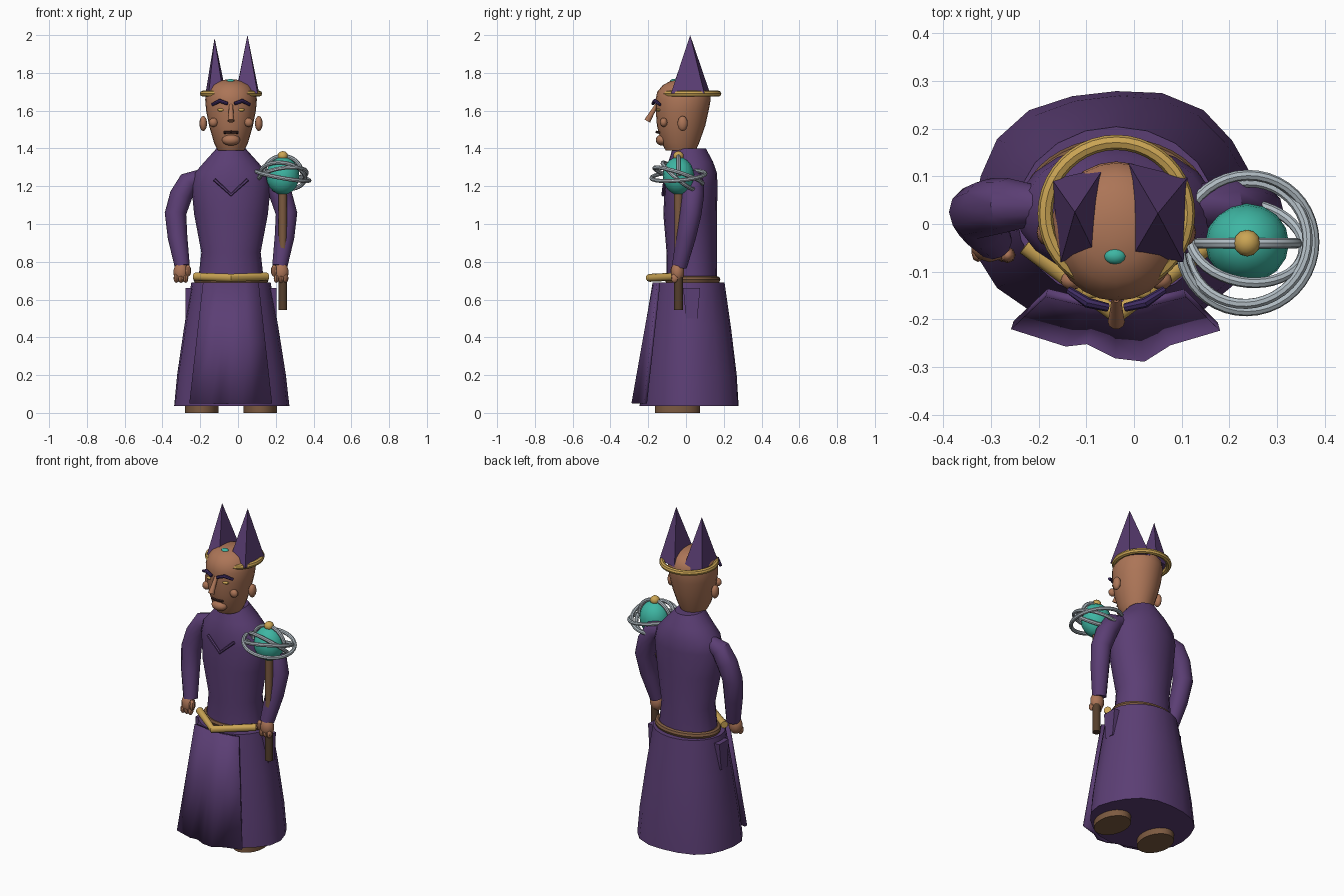
import bpy, bmesh, math
from mathutils import Vector, Matrix

if "Cube" in bpy.data.objects:
    bpy.data.objects.remove(bpy.data.objects["Cube"])

CX = -0.037  # the figure's own middle line


def mat(name, rgb):
    m = bpy.data.materials.new(name)
    m.diffuse_color = [((c / 255 + 0.055) / 1.055) ** 2.4 for c in rgb] + [1]
    m.use_nodes = True
    m.node_tree.nodes["Principled BSDF"].inputs["Base Color"].default_value = m.diffuse_color
    return m


PURPLE = mat("robe purple", (91, 62, 116))
INDIGO = mat("brow indigo", (62, 44, 98))
SKIN = mat("skin brown", (172, 117, 87))
GOLD = mat("gold", (202, 164, 84))
SILVER = mat("silver", (178, 189, 196))
TEAL = mat("teal", (62, 182, 163))
BROWN = mat("leather brown", (124, 90, 64))
DARK = mat("dark wood", (84, 62, 44))
BLACK = mat("mouth dark", (60, 38, 34))


def finish(name, bm, m, smooth=True):
    bmesh.ops.recalc_face_normals(bm, faces=bm.faces)
    me = bpy.data.meshes.new(name)
    bm.to_mesh(me)
    bm.free()
    ob = bpy.data.objects.new(name, me)
    bpy.context.collection.objects.link(ob)
    me.materials.append(m)
    if smooth:
        bpy.ops.object.select_all(action='DESELECT')
        bpy.context.view_layer.objects.active = ob
        ob.select_set(True)
        bpy.ops.object.shade_smooth_by_angle(angle=math.radians(40))
    return ob


def skin_rings(bm, rings, closed=False):
    """Join rings of points with quads and cap the ends."""
    vs = [[bm.verts.new(p) for p in r] for r in rings]
    n = len(vs[0])
    pairs = list(zip(vs, vs[1:])) + ([(vs[-1], vs[0])] if closed else [])
    for a, b in pairs:
        for i in range(n):
            j = (i + 1) % n
            bm.faces.new((a[i], a[j], b[j], b[i]))
    if not closed:
        bm.faces.new(vs[0][::-1])
        bm.faces.new(vs[-1])


def loft(name, rows, m, n=20, ripple=0.0):
    """Stacked ellipses; each row is z, centre y, x radius, y radius."""
    rings = []
    for k, (z, cy, rx, ry) in enumerate(rows):
        w = ripple * (1 - k / (len(rows) - 1))
        ring = []
        for i in range(n):
            a = math.tau * i / n
            s = 1 + w * math.cos(5 * a + 1)
            ring.append((CX + rx * s * math.cos(a), cy + ry * s * math.sin(a), z))
        rings.append(ring)
    bm = bmesh.new()
    skin_rings(bm, rings)
    return finish(name, bm, m)


def tube(name, pts, radii, m, n=10):
    """Round limb along a path."""
    pts = [Vector(p) for p in pts]
    if not isinstance(radii, (list, tuple)):
        radii = [radii] * len(pts)
    rings = []
    for i, p in enumerate(pts):
        t = (pts[min(i + 1, len(pts) - 1)] - pts[max(i - 1, 0)]).normalized()
        u = t.cross(Vector((0, 1, 0) if abs(t.y) < 0.8 else (0, 0, 1))).normalized()
        v = t.cross(u)
        rings.append([p + radii[i] * (u * math.cos(math.tau * k / n) + v * math.sin(math.tau * k / n))
                      for k in range(n)])
    bm = bmesh.new()
    skin_rings(bm, rings)
    return finish(name, bm, m)


def ball(name, c, r, m, seg=16):
    bm = bmesh.new()
    bmesh.ops.create_uvsphere(bm, u_segments=seg, v_segments=seg // 2 + 2, radius=1,
                              matrix=Matrix.Translation(c) @ Matrix.Diagonal((*r, 1)))
    return finish(name, bm, m)


def hoop(name, c, rx, ry, r, m, tilt=(0, 0), n=40):
    rot = Matrix.Rotation(math.radians(tilt[0]), 3, 'X') @ Matrix.Rotation(math.radians(tilt[1]), 3, 'Y')
    rings = []
    for i in range(n):
        a = math.tau * i / n
        ring = []
        for k in range(8):
            b = math.tau * k / 8
            q = r * math.cos(b)
            ring.append(Vector(c) + rot @ Vector(((rx + q) * math.cos(a), (ry + q) * math.sin(a), r * math.sin(b))))
        rings.append(ring)
    bm = bmesh.new()
    skin_rings(bm, rings, True)
    return finish(name, bm, m)


def hexa(name, bottom, top, m):
    """Closed block between two four-point rings."""
    bm = bmesh.new()
    skin_rings(bm, [bottom, top])
    return finish(name, bm, m, False)


# Robe
loft("robe_skirt", [(0.037, 0.022, 0.305, 0.262), (0.2, 0.022, 0.288, 0.25), (0.45, 0.022, 0.25, 0.218),
                    (0.69, 0.022, 0.21, 0.182)], PURPLE, ripple=0.025)
loft("robe_torso", [(0.69, 0.03, 0.175, 0.135), (0.85, 0.03, 0.157, 0.133), (1.05, 0.022, 0.195, 0.142),
                    (1.2, 0.027, 0.21, 0.14), (1.27, 0.027, 0.193, 0.137), (1.33, 0.025, 0.14, 0.118),
                    (1.4, 0.017, 0.077, 0.088)], PURPLE)

# Pleated front panel, wider at the hem
hem = [(-0.218, -0.212), (-0.105, -0.248), (-0.06, -0.243), (0, -0.273), (0.057, -0.28), (0.11, -0.246), (0.215, -0.215)]
bm = bmesh.new()
rows = []
for t in (0, 0.5, 1):
    rows.append([bm.verts.new((CX + x * (1 - 0.33 * t), y * (1 - t) + t * (-0.168 + 0.5 * x * x), 0.05 + 0.64 * t))
                 for x, y in hem])
for a, b in zip(rows, rows[1:]):
    for i in range(len(hem) - 1):
        bm.faces.new((a[i], a[i + 1], b[i + 1], b[i]))
panel = finish("front_panel", bm, PURPLE)
mod = panel.modifiers.new("thickness", 'SOLIDIFY')
mod.thickness = 0.018
mod.offset = 0

# Chest chevron
tube("chest_chevron", [(CX - 0.088, -0.112, 1.235), (CX, -0.122, 1.155), (CX + 0.088, -0.112, 1.235)], 0.009, PURPLE, 6)

# Belts
hoop("leather_belt", (CX, 0.035, 0.705), 0.18, 0.128, 0.019, BROWN)
tube("gold_sash", [(CX - 0.19, -0.045, 0.722), (CX, -0.192, 0.715), (CX + 0.19, -0.045, 0.722)], 0.021, GOLD)

# Paired parts: arms, hands, shoes, hip flaps, ears, cheeks, eyes, brows
for s, side in ((-1, "right"), (1, "left")):
    def X(d):
        return CX + s * d
    tube(side + "_sleeve", [(X(0.16), 0.04, 1.25), (X(0.225), 0.04, 1.222), (X(0.265), 0.035, 1.15),
                            (X(0.294), 0.025, 1.055), (X(0.283), 0.0, 0.93), (X(0.258), -0.035, 0.775)],
         [0.04, 0.056, 0.06, 0.057, 0.052, 0.04], PURPLE, 12)
    ball(side + "_hand", (X(0.265), -0.045, 0.745), (0.042, 0.036, 0.055), SKIN, 10)
    ball(side + "_thumb", (X(0.228), -0.065, 0.752), (0.017, 0.017, 0.032), SKIN, 8)
    for k in range(3):
        ball(f"{side}_finger_{k}", (X(0.24 + 0.025 * k), -0.06, 0.713), (0.014, 0.02, 0.025), SKIN, 8)
    sole = [(z, cy, 0.088, 0.12) for z, cy in ((0.0, -0.045), (0.06, -0.045))]
    shoe = loft(side + "_shoe", sole, BROWN, 20)
    shoe.location.x = s * 0.155
    hexa(side + "_hip_flap", [(X(0.2), 0.0, 0.5), (X(0.242), 0.0, 0.5), (X(0.242), 0.06, 0.5), (X(0.2), 0.06, 0.5)],
         [(X(0.19), -0.015, 0.66), (X(0.24), -0.015, 0.66), (X(0.24), 0.075, 0.66), (X(0.19), 0.075, 0.66)], PURPLE)
    ball(side + "_ear", (X(0.147), -0.018, 1.532), (0.02, 0.027, 0.04), SKIN, 12)
    ball(side + "_cheek", (X(0.093), -0.118, 1.538), (0.024, 0.02, 0.024), SKIN, 12)
    ball(side + "_eye", (X(0.053), -0.143, 1.604), (0.021, 0.013, 0.009), GOLD, 10)
    tube(side + "_brow", [(X(0.1), -0.138, 1.632), (X(0.06), -0.165, 1.652), (X(0.018), -0.175, 1.637)],
         [0.008, 0.011, 0.009], INDIGO, 8)

# Head and face
loft("head", [(1.39, -0.028, 0.07, 0.08), (1.43, -0.03, 0.09, 0.1), (1.52, -0.026, 0.116, 0.128),
              (1.6, -0.02, 0.132, 0.14), (1.66, -0.015, 0.137, 0.146), (1.7, -0.012, 0.128, 0.14),
              (1.735, -0.011, 0.104, 0.112), (1.755, -0.011, 0.07, 0.075), (1.765, -0.011, 0.025, 0.028)], SKIN, 24)
tube("nose", [(CX, -0.155, 1.63), (CX, -0.185, 1.58), (CX, -0.205, 1.545)], [0.01, 0.014, 0.018], SKIN)
tube("mouth", [(CX - 0.037, -0.142, 1.484), (CX, -0.155, 1.487), (CX + 0.037, -0.142, 1.484)], 0.007, BLACK, 6)
ball("chin", (CX, -0.125, 1.445), (0.048, 0.035, 0.03), SKIN)
ball("forehead_gem", (CX - 0.003, -0.067, 1.752), (0.024, 0.018, 0.016), TEAL, 12)

# Circlet and two pointed crown spires
hoop("circlet", (CX, 0.022, 1.69), 0.149, 0.149, 0.016, GOLD)


def spire(name, base, tip):
    bm = bmesh.new()
    b = [bm.verts.new((x, y, 1.69)) for x, y in base]
    t = bm.verts.new(tip)
    bm.faces.new(b)
    for i in range(4):
        bm.faces.new((b[i], b[(i + 1) % 4], t))
    finish(name, bm, PURPLE, False)


spire("right_spire", [(-0.172, 0.093), (-0.063, 0.118), (-0.078, -0.07), (-0.155, -0.085)], (-0.124, 0.025, 1.985))
spire("left_spire", [(-0.012, 0.128), (0.112, 0.097), (0.104, -0.08), (-0.01, -0.08)], (0.05, 0.022, 2.0))

# Staff with ringed orb
SX, SY, OZ = 0.237, -0.04, 1.255
tube("staff_lower", [(SX, SY, 0.545), (SX, SY, 0.75)], 0.023, DARK, 12)
tube("staff_upper", [(SX, SY, 0.75), (SX, SY, 1.19)], [0.02, 0.023], BROWN, 12)
ball("orb", (SX, SY, OZ), (0.088, 0.083, 0.1), TEAL, 16)
ball("orb_knob", (SX, SY, 1.36), (0.028, 0.028, 0.026), GOLD, 12)
orb = (SX, SY, OZ)
hoop("orb_ring_outer", orb, 0.143, 0.143, 0.011, SILVER, (5, 10))
hoop("orb_ring_middle", orb, 0.128, 0.134, 0.011, SILVER, (-18, -8))
hoop("orb_ring_steep", orb, 0.12, 0.108, 0.011, SILVER, (-40, 8))
tube("orb_arch", [(SX + 0.105 * math.cos(a), SY, OZ + 0.105 * math.sin(a))
                  for a in [math.pi * i / 16 for i in range(17)]], 0.011, SILVER, 8)
